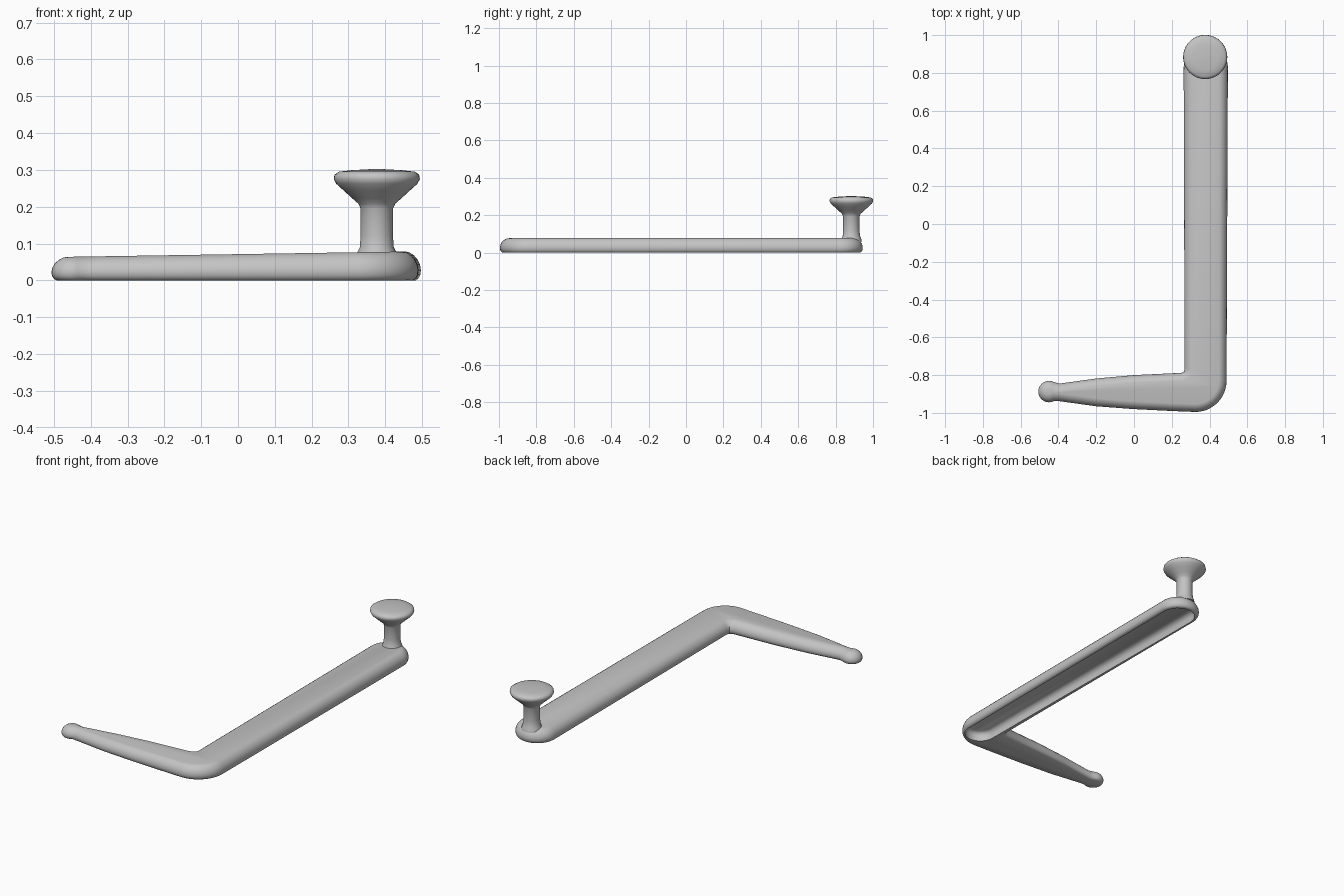
import bpy, bmesh, math
from mathutils import Vector

old = bpy.data.objects.get("Cube")
if old:
    bpy.data.objects.remove(old, do_unlink=True)

GREY = (0.55, 0.55, 0.55, 1.0)
mat = bpy.data.materials.new("plain grey")
mat.use_nodes = True
mat.diffuse_color = GREY
bsdf = next(n for n in mat.node_tree.nodes if n.type == 'BSDF_PRINCIPLED')
bsdf.inputs["Base Color"].default_value = GREY
bsdf.inputs["Roughness"].default_value = 0.6


def arc(cx, cy, r, start, end, steps=12):
    angles = [math.radians(start + (end - start) * i / steps) for i in range(steps + 1)]
    return [(cx + r * math.cos(a), cy + r * math.sin(a)) for a in angles]


def inset(points, d):
    """Move a counter-clockwise outline inward by d, with mitred corners."""
    pts = [Vector(p) for p in points]
    out = []
    for i, p in enumerate(pts):
        a = (p - pts[i - 1]).normalized()
        b = (pts[(i + 1) % len(pts)] - p).normalized()
        na, nb = Vector((-a.y, a.x)), Vector((-b.y, b.x))
        out.append(p + (na + nb) * (d / (1 + na.dot(nb))))
    return out


def finish(name, bm, angle=40):
    bmesh.ops.recalc_face_normals(bm, faces=bm.faces)
    mesh = bpy.data.meshes.new(name)
    bm.to_mesh(mesh)
    bm.free()
    mesh.materials.append(mat)
    obj = bpy.data.objects.new(name, mesh)
    bpy.context.collection.objects.link(obj)
    smooth(obj, angle)
    return obj


def smooth(obj, angle):
    bpy.ops.object.select_all(action='DESELECT')
    obj.select_set(True)
    bpy.context.view_layer.objects.active = obj
    bpy.ops.object.shade_smooth_by_angle(angle=math.radians(angle))


def stack(name, outline, layers, rise=lambda x: 1.0):
    """Solid made of the outline repeated at (z, inset) layers."""
    bm = bmesh.new()
    rings = [[bm.verts.new((p.x, p.y, z * rise(p.x))) for p in inset(outline, d)]
             for z, d in layers]
    n = len(outline)
    for low, high in zip(rings, rings[1:]):
        for i in range(n):
            j = (i + 1) % n
            bm.faces.new((low[i], low[j], high[j], high[i]))
    bm.faces.new(rings[0][::-1])
    bm.faces.new(rings[-1])
    return finish(name, bm)


def lathe(name, profile, cx, cy, steps=40):
    bm = bmesh.new()
    verts = [bm.verts.new((r, 0, z)) for r, z in profile]
    edges = [bm.edges.new(pair) for pair in zip(verts, verts[1:])]
    bmesh.ops.spin(bm, geom=verts + edges, cent=(0, 0, 0), axis=(0, 0, 1),
                   angle=math.tau, steps=steps, use_duplicate=False)
    bmesh.ops.remove_doubles(bm, verts=bm.verts, dist=0.0002)
    bmesh.ops.translate(bm, verts=bm.verts, vec=(cx, cy, 0))
    return finish(name, bm, 50)


# Bent arm: tapered short leg, rounded corner, long bar with round end
outline = [(-0.395, -0.938), (-0.2, -0.965), (0, -0.98), (0.2, -0.99)]
outline += arc(0.325, -0.83, 0.165, -90, 0)
outline += arc(0.38, 0.828, 0.117, 0, 180, 24)
outline += [(0.268, -0.765), (0.265, -0.781), (0.25, -0.788)]
outline += [(0, -0.80), (-0.2, -0.818), (-0.395, -0.845)]
outline += arc(-0.45, -0.887, 0.057, 60, 300, 16)

layers = [(0, 0.014), (0.005, 0.007), (0.014, 0.002), (0.028, 0), (0.044, 0.003),
          (0.058, 0.01), (0.069, 0.02), (0.076, 0.031), (0.079, 0.042)]
arm = stack("bent_arm", outline, layers, lambda x: 0.9 + 0.2 * x)

# Hollow under the long bar
hollow = arc(0.385, -0.86, 0.085, 180, 360) + arc(0.378, 0.828, 0.092, 0, 180)
cutter = stack("hollow_cutter", hollow,
               [(-0.05, 0), (0.03, 0), (0.045, 0.006), (0.053, 0.02)])
cutter.hide_render = True
cut = arm.modifiers.new("hollow", 'BOOLEAN')
cut.operation = 'DIFFERENCE'
cut.solver = 'EXACT'
cut.object = cutter
bpy.ops.object.select_all(action='DESELECT')
arm.select_set(True)
bpy.context.view_layer.objects.active = arm
bpy.ops.object.modifier_apply(modifier=cut.name)
bpy.data.objects.remove(cutter, do_unlink=True)
smooth(arm, 40)

# Knob: flared stem and mushroom-shaped head
lathe("knob", [(0, 0.06), (0.056, 0.06), (0.052, 0.078), (0.046, 0.09), (0.044, 0.12),
               (0.044, 0.195), (0.05, 0.208), (0.066, 0.222), (0.09, 0.244),
               (0.11, 0.262), (0.117, 0.275), (0.115, 0.287), (0.103, 0.295),
               (0.07, 0.299), (0, 0.303)], 0.377, 0.884)
